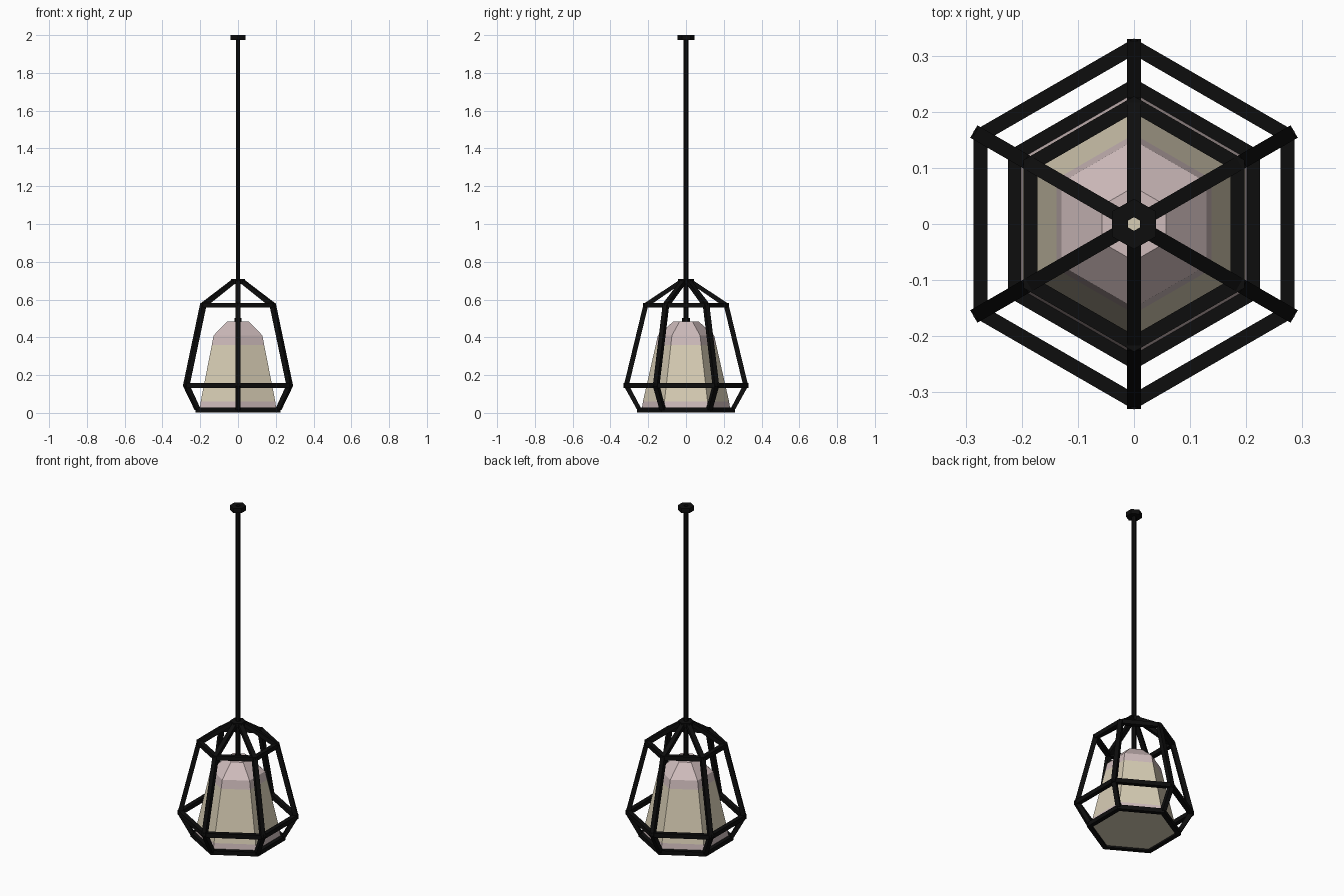
import bpy, bmesh, math
from mathutils import Vector

if "Cube" in bpy.data.objects:
    bpy.data.objects.remove(bpy.data.objects["Cube"])

H = 0.0128  # half thickness of the cage bars


def material(name, rgb):
    m = bpy.data.materials.new(name)
    m.diffuse_color = (*rgb, 1)
    m.use_nodes = True
    m.node_tree.nodes["Principled BSDF"].inputs["Base Color"].default_value = m.diffuse_color
    return m


black = material("black metal", (0.004, 0.004, 0.004))
cream = material("cream glass", (0.68, 0.61, 0.46))
pink = material("dusty pink glass", (0.62, 0.50, 0.50))


def finish(name, bm, mats, recalc=True):
    if recalc:
        bmesh.ops.recalc_face_normals(bm, faces=bm.faces[:])
    me = bpy.data.meshes.new(name)
    bm.to_mesh(me)
    bm.free()
    for m in mats:
        me.materials.append(m)
    ob = bpy.data.objects.new(name, me)
    bpy.context.collection.objects.link(ob)
    return ob


def hex_lathe(bm, profile, closed):
    """Turn an (r, z) profile round z in six flat steps, corners on the y axis."""
    rings = []
    for r, z in profile:
        rings.append([bm.verts.new((r * math.cos(math.radians(90 + 60 * i)),
                                    r * math.sin(math.radians(90 + 60 * i)), z))
                      for i in range(6)])
    n = len(rings)
    for j in range(n if closed else n - 1):
        a, b = rings[j], rings[(j + 1) % n]
        for i in range(6):
            k = (i + 1) % 6
            bm.faces.new((a[i], a[k], b[k], b[i]))
    return rings


def hex_ring(name, r0, r1, z0, z1):
    bm = bmesh.new()
    hex_lathe(bm, [(r0, z0), (r1, z0), (r1, z1), (r0, z1)], True)
    return finish(name, bm, [black])


# Cage outline: corner radius and height
cage = [(0.028, 0.695), (0.213, 0.57), (0.316, 0.145), (0.245, 0.0145)]

# Horizontal cage rings
for (r, z), name in zip(cage, ("apex", "upper", "middle", "bottom")):
    w = H / math.cos(math.radians(30))
    hex_ring(name + "_cage_ring", r - w, r + w, z - H, z + H)

# Six mitred cage ribs
pts = [Vector(p) for p in cage]
normals = []
for a, b in zip(pts, pts[1:]):
    d = (b - a).normalized()
    normals.append(Vector((-d.y, d.x)))
offsets = [Vector((0, H))]
for n1, n2 in zip(normals, normals[1:]):
    offsets.append((n1 + n2) / (1 + n1.dot(n2)) * H)
offsets.append(Vector((H, 0)))
for i in range(6):
    ang = math.radians(90 + 60 * i)
    out = Vector((math.cos(ang), math.sin(ang), 0))
    side = Vector((-out.y, out.x, 0))
    bm = bmesh.new()
    sections = []
    for p, o in zip(pts, offsets):
        sec = []
        for s, t in ((1, 1), (1, -1), (-1, -1), (-1, 1)):
            q = p + o * s
            sec.append(bm.verts.new(out * q.x + side * (t * H) + Vector((0, 0, q.y))))
        sections.append(sec)
    for a, b in zip(sections, sections[1:]):
        for k in range(4):
            bm.faces.new((a[k], a[(k + 1) % 4], b[(k + 1) % 4], b[k]))
    bm.faces.new(sections[0])
    bm.faces.new(sections[-1])
    finish(f"cage_rib_{i + 1}", bm, [black])

# Hollow hanging rod, open through the ceiling plate
bm = bmesh.new()
hex_lathe(bm, [(0.0125, 0.485), (0.0125, 1.99)], False)
for f in bm.faces:
    if f.normal.dot(f.calc_center_median()) < 0:
        pass
finish("hanging_rod", bm, [black])

# Ceiling plate and lamp collar
hex_ring("ceiling_plate", 0.0122, 0.045, 1.973, 2.0)
hex_ring("lamp_collar", 0.0122, 0.021, 0.482, 0.502)

# Glass shade with pink bands at top and foot, closed underneath
bm = bmesh.new()
rings = hex_lathe(bm, [(0.235, 0.012), (0.228, 0.06), (0.160, 0.36),
                       (0.149, 0.41), (0.066, 0.485), (0.0122, 0.485)], False)
bm.faces.new(rings[0])
bmesh.ops.recalc_face_normals(bm, faces=bm.faces[:])
for f in bm.faces:
    z = f.calc_center_median().z
    f.material_index = 1 if z > 0.36 or 0.02 < z < 0.06 else 0
finish("glass_shade", bm, [cream, pink])
